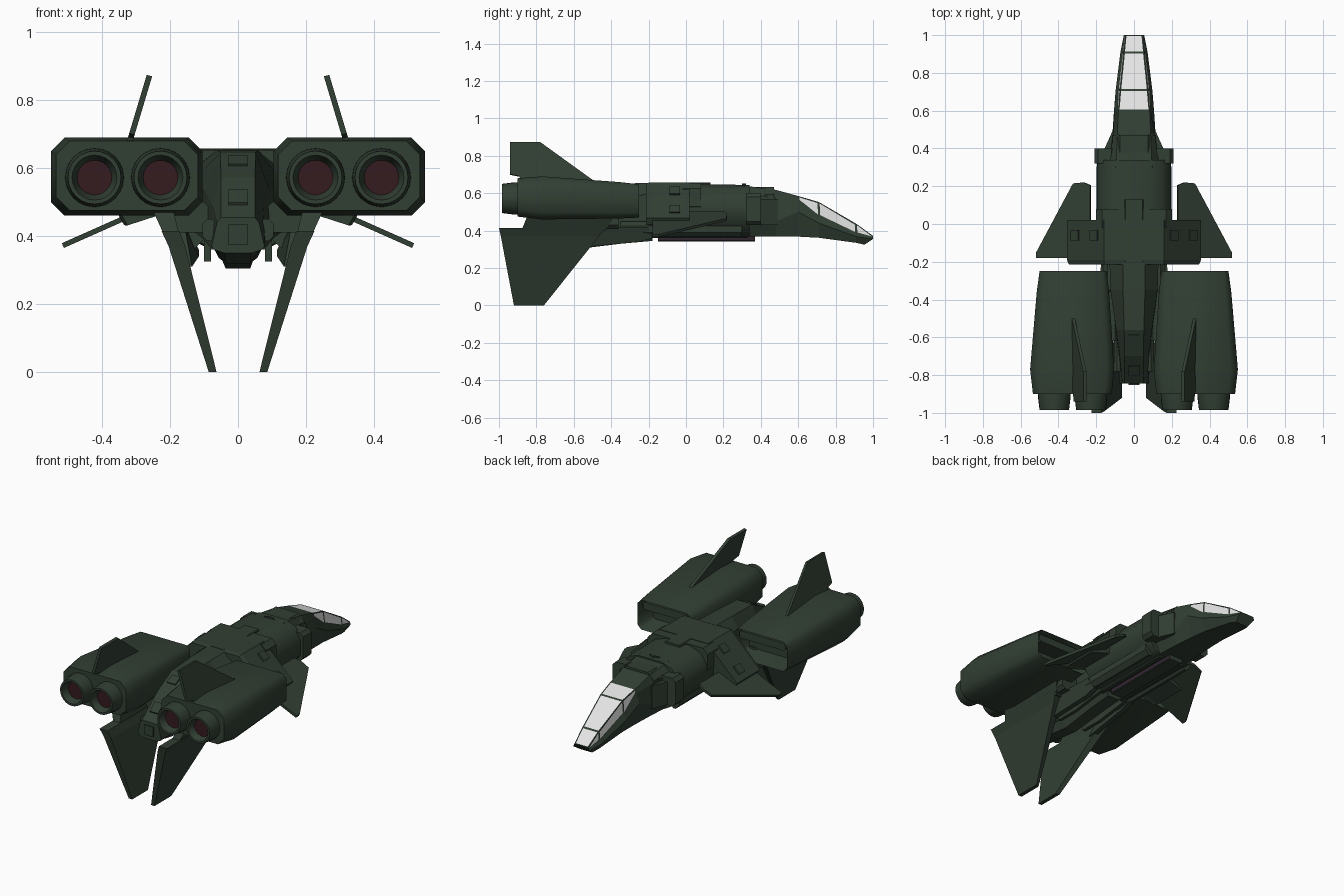
import bpy, bmesh, math
from mathutils import Vector

if "Cube" in bpy.data.objects:
    bpy.data.objects.remove(bpy.data.objects["Cube"])


def material(name, rgb):
    m = bpy.data.materials.new(name)
    m.diffuse_color = (*rgb, 1)
    m.use_nodes = True
    m.node_tree.nodes["Principled BSDF"].inputs["Base Color"].default_value = m.diffuse_color
    return m


HULL = material("dark green hull", (0.031, 0.049, 0.033))
GLASS = material("pale canopy glass", (0.78, 0.78, 0.78))
GLOW = material("dark red exhaust", (0.036, 0.011, 0.014))
BELLY = material("dark plum belly", (0.03, 0.018, 0.028))


def finish(name, bm, mats=(HULL,), mirror=False, smooth=0):
    bmesh.ops.recalc_face_normals(bm, faces=bm.faces)
    me = bpy.data.meshes.new(name)
    bm.to_mesh(me)
    bm.free()
    ob = bpy.data.objects.new(name, me)
    bpy.context.collection.objects.link(ob)
    for m in mats:
        me.materials.append(m)
    if mirror:
        ob.modifiers.new("mirror", 'MIRROR')
    if smooth:
        bpy.ops.object.select_all(action='DESELECT')
        ob.select_set(True)
        bpy.context.view_layer.objects.active = ob
        bpy.ops.object.shade_smooth_by_angle(angle=math.radians(smooth))
    return ob


def loft(rings):
    """Skin a list of closed rings, capped at both ends."""
    bm = bmesh.new()
    vs = [[bm.verts.new(p) for p in r] for r in rings]
    n = len(rings[0])
    for a, b in zip(vs, vs[1:]):
        for i in range(n):
            j = (i + 1) % n
            bm.faces.new((a[i], a[j], b[j], b[i]))
    first, last = bm.faces.new(vs[0]), bm.faces.new(vs[-1])
    bm.normal_update()
    return bm, first, last


def sym(y, half):
    """Full ring at y from right-hand (x, z) points, top to bottom."""
    return [(x, y, z) for x, z in half] + [(-x, y, z) for x, z in reversed(half)]


def box_ring(y, x0, x1, z0, z1, c):
    return [(x0 + c, y, z0), (x1 - c, y, z0), (x1, y, z0 + c), (x1, y, z1 - c),
            (x1 - c, y, z1), (x0 + c, y, z1), (x0, y, z1 - c), (x0, y, z0 + c)]


def slab(name, pts, offset, mirror=True, mats=(HULL,)):
    """Flat outline given thickness along offset."""
    o = Vector(offset)
    bm, _, _ = loft([[Vector(p) - o / 2 for p in pts], [Vector(p) + o / 2 for p in pts]])
    return finish(name, bm, mats, mirror)


def box(name, x, y, z, c=0.0, mirror=False, mats=(HULL,)):
    c = max(c, 0.002)
    bm, _, _ = loft([box_ring(v, x[0], x[1], z[0], z[1], c) for v in y])
    return finish(name, bm, mats, mirror)


# Nose with canopy: y, top (x, z), sill (x, z), chine (x, z), bottom (x, z)
nose = [(1.00, (.046, .372), (.050, .362), (.054, .355), (.042, .325)),
        (0.91, (.054, .437), (.060, .385), (.072, .368), (.056, .335)),
        (0.71, (.074, .553), (.083, .478), (.097, .440), (.070, .362)),
        (0.60, (.083, .585), (.088, .560), (.106, .500), (.078, .368)),
        (0.48, (.088, .618), (.108, .575), (.114, .450), (.085, .370)),
        (0.30, (.095, .642), (.140, .600), (.140, .450), (.095, .370))]
rings = [sym(s[0], s[1:]) for s in nose]
rings[0] = [(x, .955 if z < .33 else y, z) for x, y, z in rings[0]]
bm, _, _ = loft(rings)
bmesh.ops.recalc_face_normals(bm, faces=bm.faces)
# glazed faces: the top strip and the strip between it and the sill
top = [f for f in bm.faces if f.normal.z > .7 and .62 < f.calc_center_median().y < .99
       and abs(f.calc_center_median().x) < .01]
sides = {f for t in top for e in t.edges for f in e.link_faces
         if f not in top and abs(f.normal.x) > .6}
panes = top + list(sides)
bmesh.ops.inset_individual(bm, faces=panes, thickness=.009, depth=-.001)
for f in panes:
    f.material_index = 1
finish("nose_and_canopy", bm, (HULL, GLASS))

# Main fuselage barrel
barrel = [(.08, .645), (.15, .622), (.195, .56), (.198, .47), (.13, .385), (.10, .37)]
bm, _, _ = loft([sym(.34, [(x * .97, z) for x, z in barrel]), sym(.30, barrel),
                 sym(-.2, [(x, z + .005) for x, z in barrel])])
finish("fuselage_barrel", bm, smooth=45)
box("barrel_collar", (-.115, .115), (.30, .47), (.40, .632), .04)
box("shoulder_block", (.10, .21), (.32, .40), (.43, .60), .02, True)
slab("shoulder_fairing", [(.10, .39, .5), (.16, .39, .5), (.115, .49, .5), (.10, .49, .5)],
     (0, 0, .14))
belly = box("belly_plate", (-.045, .045), (-.15, .37), (.343, .375), .004, mats=(HULL, BELLY))
for p in belly.data.polygons:
    p.material_index = int(abs(p.normal.x) > .9)
box("belly_side_plate", (.055, .09), (-.20, .33), (.360, .38), .006, True)
slab("belly_rail", [(.09, -.55, .325), (.09, -.40, .325), (.09, -.18, .355),
                    (.09, -.18, .42), (.09, -.55, .42)], (.02, 0, 0))
box("cheek_duct", (.10, .165), (-.35, .30), (.365, .45), .025, True)
box("spine_plate", (-.05, .05), (-.2, .13), (.64, .658), .005)
slab("dorsal_marker", [(-.035, .30, .645), (.035, .30, .645), (0, .32, .645)], (0, 0, .012), False)

# Sloped wing-root saddle with its square hatches
saddle = [(.16, .658), (.355, .468), (.335, .432), (.20, .475)]
bm, _, _ = loft([sym(.02, saddle), sym(-.19, saddle),
                 sym(-.215, [(x * .97, z * .98 + .008) for x, z in saddle])])
finish("wing_root_saddle", bm)
box("saddle_neck", (-.2, .2), (-.02, .08), (.50, .655), .03)
for i, (x, z) in enumerate([(.21, .611), (.31, .513)]):
    u = Vector((.019, 0, -.0185))
    v = Vector((0, .027, 0))
    c = Vector((x, -.06, z))
    slab("saddle_hatch_%d" % i, [c - u - v, c + u - v, c + u + v, c - u + v], (.012, 0, .012))

# Small drooping wings
wing = [(.20, -.18), (.20, .0), (.23, .0), (.23, .205), (.265, .22), (.32, .215),
        (.515, -.15), (.515, -.18)]
slab("wing", [(x, y, .49 - .445 * (x - .25)) for x, y in wing], (.006, 0, .014))

# Tail boom: y, half widths and heights top to bottom
boom = [(-.18, [(.06, .655), (.13, .60), (.13, .42), (.055, .37), (.04, .345)]),
        (-.35, [(.058, .652), (.125, .57), (.125, .41), (.055, .37), (.04, .33)]),
        (-.56, [(.052, .645), (.095, .53), (.10, .39), (.055, .36), (.036, .304)]),
        (-.70, [(.05, .572), (.075, .49), (.085, .37), (.06, .36), (.036, .32)]),
        (-.845, [(.05, .455), (.062, .44), (.078, .37), (.07, .36), (.04, .35)])]
bm, _, _ = loft([sym(y, h) for y, h in boom])
finish("tail_boom", bm)
box("tail_rear_hatch", (-.03, .03), (-.852, -.84), (.375, .435))
for name, y, z, s in (("tail_upper_hatch", -.61, .618, .52), ("tail_lower_hatch", -.775, .512, .8)):
    slab(name, [(-.028, y - .025, z - .025 * s), (.028, y - .025, z - .025 * s),
                (.028, y + .025, z + .025 * s), (-.028, y + .025, z + .025 * s)],
         (0, -.007, .014), False)
box("boom_side_rib", (.06, .105), (-.78, -.55), (.385, .45), .015, True)

# Engine nacelles with recessed intakes
bm, front, rear = loft([box_ring(-.25, .145, .50, .47, .648, .025),
                        box_ring(-.36, .132, .515, .465, .66, .032),
                        box_ring(-.77, .105, .55, .460, .690, .040),
                        box_ring(-.90, .118, .535, .475, .680, .040)])
bmesh.ops.inset_individual(bm, faces=[front], thickness=.022, depth=0)
for v in front.verts:
    v.co.y -= .12
finish("engine_nacelle", bm, mirror=True, smooth=47)
box("nacelle_intake_ramp", (.17, .475), (-.38, -.27), (.585, .63), .01, True)
box("nacelle_pylon", (.08, .23), (-.62, -.36), (.41, .50), .02, True)

# Exhaust nozzles
N = 24
for name, x in (("inner_nozzle", .228), ("outer_nozzle", .422)):
    prof = [(.087, -.88), (.086, -.92), (.078, -.985), (.066, -.985), (.051, -.945)]
    bm, _, disc = loft([[(x + r * math.cos(k * math.tau / N), y,
                          .572 + r * math.sin(k * math.tau / N)) for k in range(N)]
                        for r, y in prof])
    disc.material_index = 1
    finish(name, bm, (HULL, GLOW), True, 30)

# Upper fins, leaning inward
upper = [(-.94, .70), (-.89, .69), (-.88, .65), (-.50, .65), (-.50, .67), (-.78, .872), (-.94, .872)]
slab("upper_fin", [(.318 - .3 * (z - .68), y, z) for y, z in upper], (.016, 0, .004))


# Long lower fins, tapering toward the tip
def fin_ring(xi, xo, z, ya, yb):
    return [(xi, ya, z), (xo, ya, z), (xo, yb + .01, z), (xi, yb, z)]


bm, _, _ = loft([fin_ring(.063, .086, 0, -.92, -.77),
                 fin_ring(.155, .204, .37, -.99, -.475),
                 fin_ring(.172, .225, .415, -1.0, -.44)])
finish("lower_fin", bm, mirror=True)
bm, _, _ = loft([fin_ring(.172, .216, .40, -.88, -.44), fin_ring(.19, .25, .475, -.85, -.40)])
finish("lower_fin_mount", bm, mirror=True)
slab("lower_fin_strake", [(.15, -.56, .31), (.13, -.25, .34), (.13, -.18, .36),
                          (.16, -.20, .42), (.17, -.50, .42)], (.03, 0, 0))
